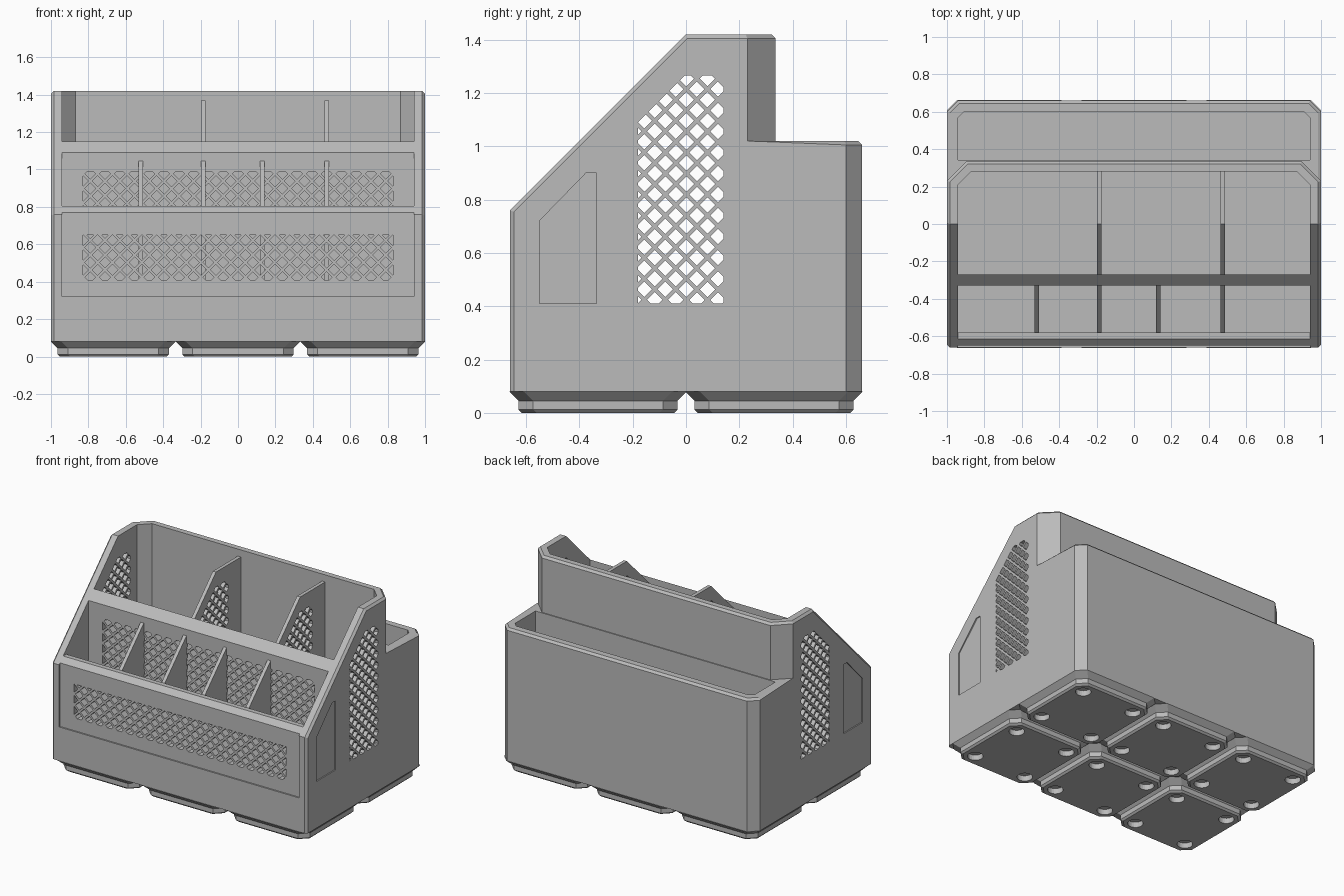
import bpy, bmesh, math

if "Cube" in bpy.data.objects:
    bpy.data.objects.remove(bpy.data.objects["Cube"])

grey = bpy.data.materials.new("light_grey")
grey.diffuse_color = (0.5, 0.5, 0.5, 1)
grey.use_nodes = True
grey.node_tree.nodes["Principled BSDF"].inputs["Base Color"].default_value = grey.diffuse_color
FLOOR = 0.11


def finish(name, bm):
    bmesh.ops.recalc_face_normals(bm, faces=bm.faces)
    me = bpy.data.meshes.new(name)
    bm.to_mesh(me)
    bm.free()
    me.materials.append(grey)
    ob = bpy.data.objects.new(name, me)
    bpy.context.collection.objects.link(ob)
    return ob


def prisms(name, polys, axis, a, b):
    """Extrude flat outlines along an axis, from a to b."""
    put = {"x": lambda u, v, d: (d, u, v),
           "y": lambda u, v, d: (u, d, v),
           "z": lambda u, v, d: (u, v, d)}[axis]
    bm = bmesh.new()
    for poly in polys:
        lo = [bm.verts.new(put(u, v, a)) for u, v in poly]
        hi = [bm.verts.new(put(u, v, b)) for u, v in poly]
        bm.faces.new(lo)
        bm.faces.new(hi)
        for i in range(len(poly)):
            j = (i + 1) % len(poly)
            bm.faces.new((lo[i], lo[j], hi[j], hi[i]))
    return finish(name, bm)


def boolean(ob, other, op="DIFFERENCE", keep=False):
    mod = ob.modifiers.new("bool", "BOOLEAN")
    mod.operation, mod.object, mod.solver = op, other, "MANIFOLD"
    bpy.context.view_layer.update()
    dg = bpy.context.evaluated_depsgraph_get()
    me = bpy.data.meshes.new_from_object(ob.evaluated_get(dg))
    ob.modifiers.clear()
    ob.data = me
    if not keep:
        bpy.data.objects.remove(other)


def rect(u0, u1, v0, v1):
    return [(u0, v0), (u1, v0), (u1, v1), (u0, v1)]


def plan(w, y0, y1, c):
    """Rectangle with its two back corners cut off."""
    return [(-w, y0), (w, y0), (w, y1 - c), (w - c, y1), (c - w, y1), (-w, y1 - c)]


def clip(poly, n, d):
    """Keep the part of a convex outline where n . p <= d."""
    out = []
    for i, p in enumerate(poly):
        q = poly[(i + 1) % len(poly)]
        sp = n[0] * p[0] + n[1] * p[1] - d
        sq = n[0] * q[0] + n[1] * q[1] - d
        if sp <= 0:
            out.append(p)
        if sp * sq < 0:
            t = sp / (sp - sq)
            out.append((p[0] + t * (q[0] - p[0]), p[1] + t * (q[1] - p[1])))
    return out


def area(p):
    return abs(sum(p[i - 1][0] * p[i][1] - p[i][0] * p[i - 1][1] for i in range(len(p)))) / 2


def lattice(u0, u1, v0, v1, cu, cv, slope=None):
    """Diamond holes on a staggered grid, trimmed to a window."""
    pitch, r, polys = 0.079, 0.029, []
    limits = [((-1, 0), -u0), ((1, 0), u1), ((0, -1), -v0), ((0, 1), v1)]
    if slope is not None:
        limits.append(((-1, 1), slope))
    for i in range(-26, 27):
        for j in range(-30, 31):
            if (i + j) % 2:
                continue
            u, v = cu + i * pitch / 2, cv + j * pitch / 2
            poly = [(u - r, v), (u, v - r), (u + r, v), (u, v + r)]
            for n, d in limits:
                poly = clip(poly, n, d) if poly else poly
            if len(poly) > 2 and area(poly) > 1.5e-4:
                polys.append(poly)
    return polys


# Body: low bin block joined to the tall tier, then sloped at the front
body = prisms("organizer_body", [plan(1, -0.66, 0.66, 0.06)], "z", 0.08, 1.02)
tier = prisms("tier", [plan(1, -0.66, 0.335, 0.105)], "z", 0.08, 1.42)
boolean(body, tier, "UNION")
slope = prisms("slope", [[(-0.96, 0.46), (0.0, 1.42), (0.0, 1.8), (-0.96, 1.8)]], "x", -1.2, 1.2)
boolean(body, slope)

# Chamfer the outer rims and the front corners
bm = bmesh.new()
bm.from_mesh(body.data)
bmesh.ops.remove_doubles(bm, verts=bm.verts, dist=1e-5)
bmesh.ops.dissolve_limit(bm, angle_limit=0.01, verts=bm.verts, edges=bm.edges)
edges = []
for e in bm.edges:
    if len(e.link_faces) != 2 or not e.is_convex:
        continue
    up = sorted((f.normal.z for f in e.link_faces))
    mid = (e.verts[0].co + e.verts[1].co) / 2
    rim = up[1] > 0.3 and abs(up[0]) < 0.1 and mid.y > -0.655
    corner = mid.y < -0.655 and abs(mid.x) > 0.99 and abs(e.verts[0].co.z - e.verts[1].co.z) > 0.3
    if rim or corner:
        edges.append(e)
bmesh.ops.bevel(bm, geom=edges, offset=0.015, segments=1, affect="EDGES", clamp_overlap=True)
bmesh.ops.recalc_face_normals(bm, faces=bm.faces)
bm.to_mesh(body.data)
bm.free()

# Three rows of compartments
w = 0.94
back_bin = [(-w, 0.342), (w, 0.342), (w, 0.57), (w - 0.03, 0.6), (0.03 - w, 0.6), (-w, 0.57)]
for outline in (back_bin, plan(w, -0.27, 0.28, 0.07), rect(-w, w, -0.58, -0.33)):
    boolean(body, prisms("cavity", [outline], "z", FLOOR, 1.7))

# Front lip trimmed flat, and the shallow front recess
boolean(body, prisms("lip_trim", [rect(-w, w, 0.805, 1.0)], "y", -0.8, -0.5))
boolean(body, prisms("front_recess", [rect(-w, w, 0.32, 1.0)], "y", -0.8, -0.65))

# Shallow panels on both sides
panel = [(-0.55, 0.41), (-0.335, 0.41), (-0.335, 0.9), (-0.375, 0.9), (-0.55, 0.72)]
for s in (-1, 1):
    boolean(body, prisms("side_panel", [panel], "x", min(s * 0.992, s * 1.1), max(s * 0.992, s * 1.1)))

# Lattice holes in the front wall and the middle wall
for top, y0, y1 in ((0.65, -0.75, -0.5), (0.99, -0.4, -0.2)):
    boolean(body, prisms("lattice", lattice(-0.83, 0.83, 0.41, top, 0, 0.424), "y", y0, y1))

# Lattice holes through the side walls and the tall dividers
holes = prisms("side_lattice", lattice(-0.18, 0.14, 0.41, 1.265, -0.038, 0.424, 1.27), "x", -1.2, 1.2)
boolean(body, holes, keep=True)
tall = [(-0.28, FLOOR - 0.01), (0.29, FLOOR - 0.01), (0.29, 1.37), (0.0, 1.37), (-0.28, 1.09)]
for x in (-0.185, 0.475):
    d = prisms("tall_divider", [tall], "x", x - 0.0125, x + 0.0125)
    boolean(d, holes, keep=True)
bpy.data.objects.remove(holes)

# Front dividers
low = [(-0.59, FLOOR - 0.01), (-0.32, FLOOR - 0.01), (-0.32, 1.05), (-0.33, 1.045), (-0.58, 0.795), (-0.59, 0.79)]
for x in (-0.52, -0.185, 0.13, 0.475):
    prisms("front_divider", [low], "x", x - 0.0125, x + 0.0125)

# Stepped base feet with round sockets underneath
bm = bmesh.new()
rings = []
for z, h in ((0, 0.286), (0.012, 0.298), (0.045, 0.298), (0.08, 0.333)):
    k = h - 0.055
    pts = [(-k, -h), (k, -h), (h, -k), (h, k), (k, h), (-k, h), (-h, k), (-h, -k)]
    rings.append([bm.verts.new((x, y, z)) for x, y in pts])
bm.faces.new(rings[0])
bm.faces.new(rings[-1])
for a, b in zip(rings, rings[1:]):
    for i in range(8):
        bm.faces.new((a[i], a[(i + 1) % 8], b[(i + 1) % 8], b[i]))
foot = finish("base_foot", bm)
circle = [(0.05 * math.cos(t * math.pi / 12), 0.05 * math.sin(t * math.pi / 12)) for t in range(24)]
sockets = [[(x + sx * 0.206, y + sy * 0.206) for x, y in circle] for sx in (-1, 1) for sy in (-1, 1)]
boolean(foot, prisms("sockets", sockets, "z", -0.05, 0.038))
for i in range(6):
    ob = foot if i == 0 else foot.copy()
    if i:
        bpy.context.collection.objects.link(ob)
    ob.location = ((i % 3 - 1) * 0.667, (i // 3 - 0.5) * 0.66, 0)
